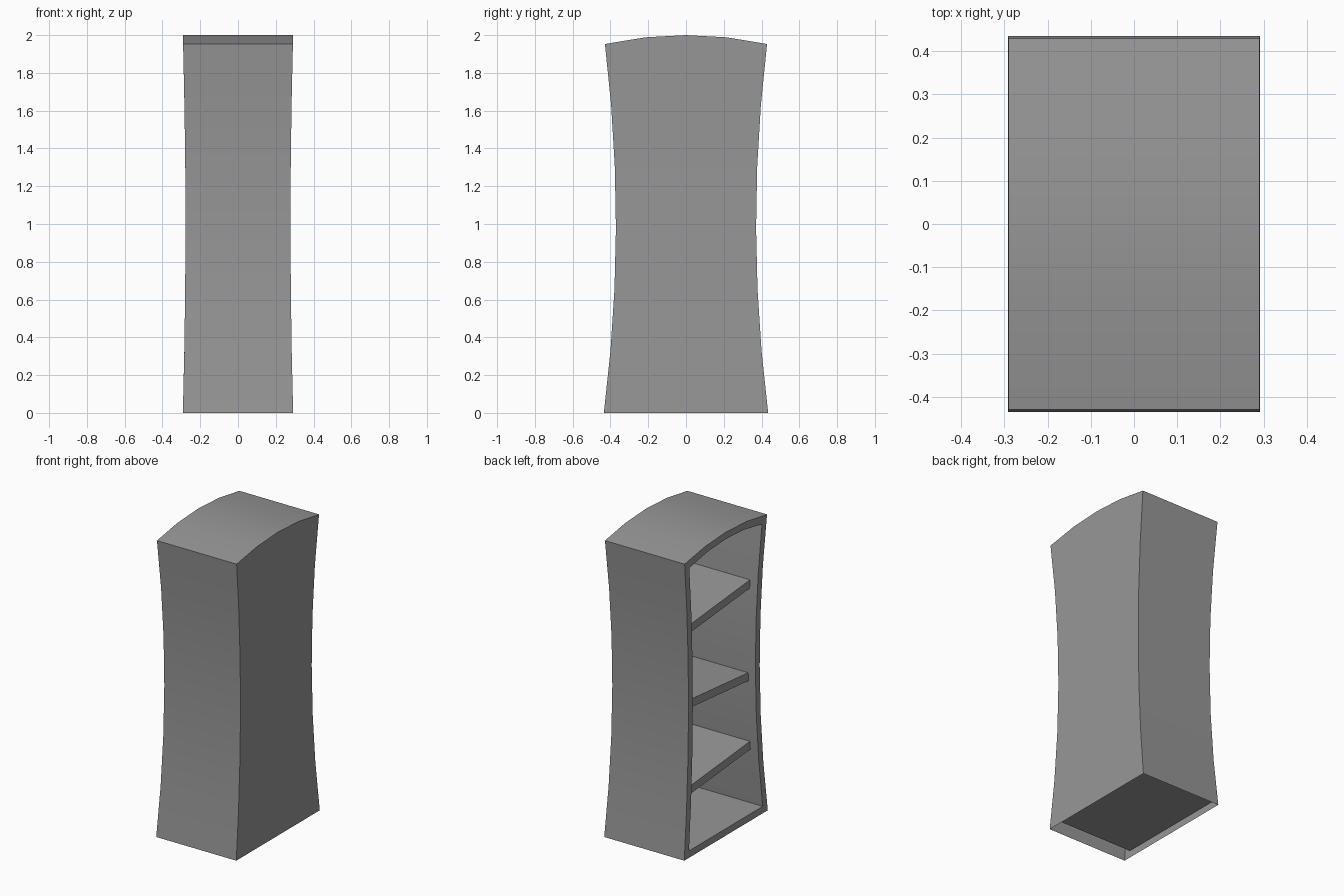
import bpy, bmesh

if "Cube" in bpy.data.objects:
    bpy.data.objects.remove(bpy.data.objects["Cube"])

T = 0.045      # wall thickness
TOP = 1.953    # height of the upper corners
N = 6          # steps up each waisted side

grey = bpy.data.materials.new("dark_grey")
grey.diffuse_color = (0.31, 0.31, 0.31, 1)
grey.use_nodes = True
grey.node_tree.nodes["Principled BSDF"].inputs["Base Color"].default_value = grey.diffuse_color


def bow(z):
    return (min(z, TOP) - 1) ** 2


def half_x(z):
    return 0.278 + 0.014 * bow(z)


def half_y(z):
    return 0.371 + 0.064 * bow(z)


def profile(inset):
    """Waisted side outline with arched top, as (y, z) points."""
    lo, hi = inset, TOP - inset
    side = []
    for i in range(N + 1):
        z = lo + (hi - lo) * i / N
        side.append((half_y(z) - inset, z))
    w = side[-1][0]
    arch = [(w * k, hi + (2.0 - TOP) * (1 - k * k)) for k in (0.5, 0, -0.5)]
    return side + arch + [(-y, z) for y, z in reversed(side)]


def ring(bm, pts, x_of):
    return [bm.verts.new((x_of(z), y, z)) for y, z in pts]


def bridge(bm, a, b, closed):
    n = len(a)
    for i in range(n if closed else n - 1):
        j = (i + 1) % n
        bm.faces.new((a[i], a[j], b[j], b[i]))


def panel(bm, r):
    """Fill an outline with level strips and an arched cap."""
    n = len(r)
    for i in range(N):
        bm.faces.new((r[i], r[i + 1], r[n - 2 - i], r[n - 1 - i]))
    bm.faces.new(r[N:n - N])


def finish(bm, name):
    bmesh.ops.recalc_face_normals(bm, faces=bm.faces)
    me = bpy.data.meshes.new(name)
    bm.to_mesh(me)
    bm.free()
    me.materials.append(grey)
    ob = bpy.data.objects.new(name, me)
    bpy.context.collection.objects.link(ob)
    bpy.ops.object.select_all(action='DESELECT')
    ob.select_set(True)
    bpy.context.view_layer.objects.active = ob


# Cabinet shell: open toward -x, hollow underneath
bm = bmesh.new()
outer, inner = profile(0), profile(T)
rim_out = ring(bm, outer, lambda z: -half_x(z))
rim_in = ring(bm, inner, lambda z: -half_x(z))
back_out = ring(bm, outer, half_x)
back_in = ring(bm, inner, lambda z: half_x(z) - T)
bridge(bm, rim_out, back_out, False)
bridge(bm, rim_out, rim_in, True)
bridge(bm, rim_in, back_in, True)
panel(bm, back_out)
panel(bm, back_in)
finish(bm, "cabinet_shell")
bpy.ops.object.shade_smooth_by_angle()

# Three shelves, set back from the opening and tilted alternately
for k, (top, tilt) in enumerate(((0.44, -0.09), (0.96, 0.09), (1.505, -0.09))):
    bm = bmesh.new()
    x0, x1 = -0.225, half_x(top) - T + 0.005
    w = half_y(top) - T + 0.005
    bmesh.ops.create_cube(bm, size=1)
    for v in bm.verts:
        y = v.co.y * 2 * w
        v.co = ((x0 + x1) / 2 + v.co.x * (x1 - x0), y,
                top - 0.027 + v.co.z * 0.054 + tilt * y)
    finish(bm, f"shelf_{k + 1}")
